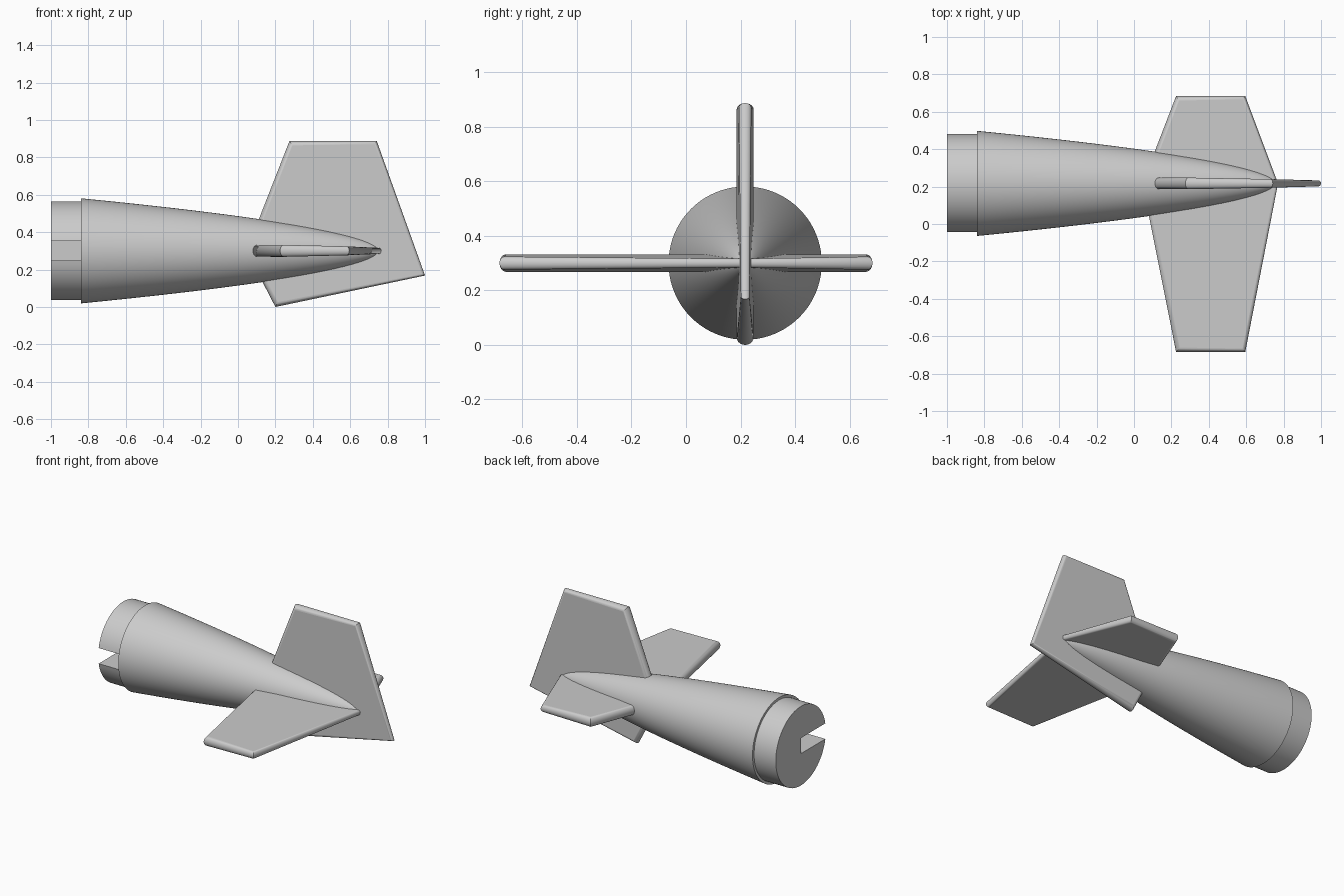
import bpy, bmesh, math
from mathutils import Vector

cube = bpy.data.objects.get("Cube")
if cube:
    bpy.data.objects.remove(cube, do_unlink=True)

AXIS_Y, AXIS_Z = 0.217, 0.30
SEAM_X, TIP_X = -0.84, 0.765

grey = bpy.data.materials.new("light grey")
grey.use_nodes = True
grey.diffuse_color = (0.6, 0.6, 0.6, 1)
grey.node_tree.nodes["Principled BSDF"].inputs["Base Color"].default_value = (0.6, 0.6, 0.6, 1)


def finish(name, bm):
    bmesh.ops.recalc_face_normals(bm, faces=bm.faces[:])
    mesh = bpy.data.meshes.new(name)
    bm.to_mesh(mesh)
    bm.free()
    mesh.materials.append(grey)
    obj = bpy.data.objects.new(name, mesh)
    bpy.context.collection.objects.link(obj)
    bpy.ops.object.select_all(action='DESELECT')
    obj.select_set(True)
    bpy.context.view_layer.objects.active = obj
    bpy.ops.object.shade_smooth_by_angle(angle=math.radians(35))
    return obj


def loft(bm, rings):
    """Skin closed rings of points and cap both ends; returns the caps."""
    rows = [[bm.verts.new(p) for p in ring] for ring in rings]
    n = len(rows[0])
    for a, b in zip(rows, rows[1:]):
        for i in range(n):
            j = (i + 1) % n
            bm.faces.new((a[i], a[j], b[j], b[i]))
    return [bm.faces.new(rows[0]), bm.faces.new(rows[-1])]


def circle(x, r, count=80):
    return [(x, AXIS_Y + r * math.cos(t), AXIS_Z + r * math.sin(t))
            for t in (2 * math.pi * i / count for i in range(count))]


# Tapering cone body: power-law profile, denser towards the tip
bm = bmesh.new()
steps = 28
rings = []
for i in range(steps):
    u = (1 - i / steps) ** 2
    rings.append(circle(TIP_X - u * (TIP_X - SEAM_X), 0.281 * u ** 0.56))
loft(bm, rings)
finish("tail_cone", bm)

# Coupling collar with a slot from the front side to its centre
bm = bmesh.new()
radius, half_slot = 0.264, 0.052
gap = math.asin(half_slot / radius)
outline = [(0, half_slot), (0, -half_slot)]
for i in range(73):
    t = math.pi + gap + (2 * math.pi - 2 * gap) * i / 72
    outline.append((radius * math.cos(t), radius * math.sin(t)))
loft(bm, [[(x, AXIS_Y + y, AXIS_Z + z) for y, z in outline]
          for x in (-1.0, SEAM_X + 0.002)])
finish("slotted_collar", bm)


def fin(name, outline, place):
    """Plate with rounded rim; outline holds (x, span, half thickness)."""
    pts = [Vector(p[:2]) for p in outline]
    n = len(pts)
    centre = sum(pts, Vector((0, 0))) / n
    # Inward mitre direction at each corner
    mitres = []
    for i in range(n):
        normals = []
        for a, b in ((pts[i - 1], pts[i]), (pts[i], pts[(i + 1) % n])):
            d = (b - a).normalized()
            nrm = Vector((-d.y, d.x))
            normals.append(nrm if nrm.dot(centre - a) > 0 else -nrm)
        total = normals[0] + normals[1]
        mitres.append(total / (1 + normals[0].dot(normals[1])))
    rings = []
    for k in range(11):
        t = math.pi * (k / 10 - 0.5)
        ring = []
        for p, m, o in zip(pts, mitres, outline):
            q = p + m * o[2] * 0.75 * (1 - math.cos(t))
            ring.append(place(q.x, q.y, o[2] * math.sin(t)))
        rings.append(ring)
    bm = bmesh.new()
    for cap in loft(bm, rings):
        for e in cap.edges:
            e.smooth = False
    finish(name, bm)


# Horizontal stabiliser running straight through the body
fin("horizontal_fin",
    [(0.045, AXIS_Y, 0.031), (0.225, -0.684, 0.032), (0.595, -0.684, 0.024),
     (0.77, AXIS_Y, 0.016), (0.595, 0.684, 0.024), (0.225, 0.684, 0.032)],
    lambda x, s, h: (x, s, AXIS_Z + h))

# Vertical fin with a short lower part and a swept rear corner
fin("vertical_fin",
    [(0.045, AXIS_Z, 0.031), (0.275, 0.887, 0.031), (0.742, 0.887, 0.023),
     (1.0, 0.168, 0.016), (0.2, 0.0, 0.031)],
    lambda x, s, h: (x, AXIS_Y + h, s))
